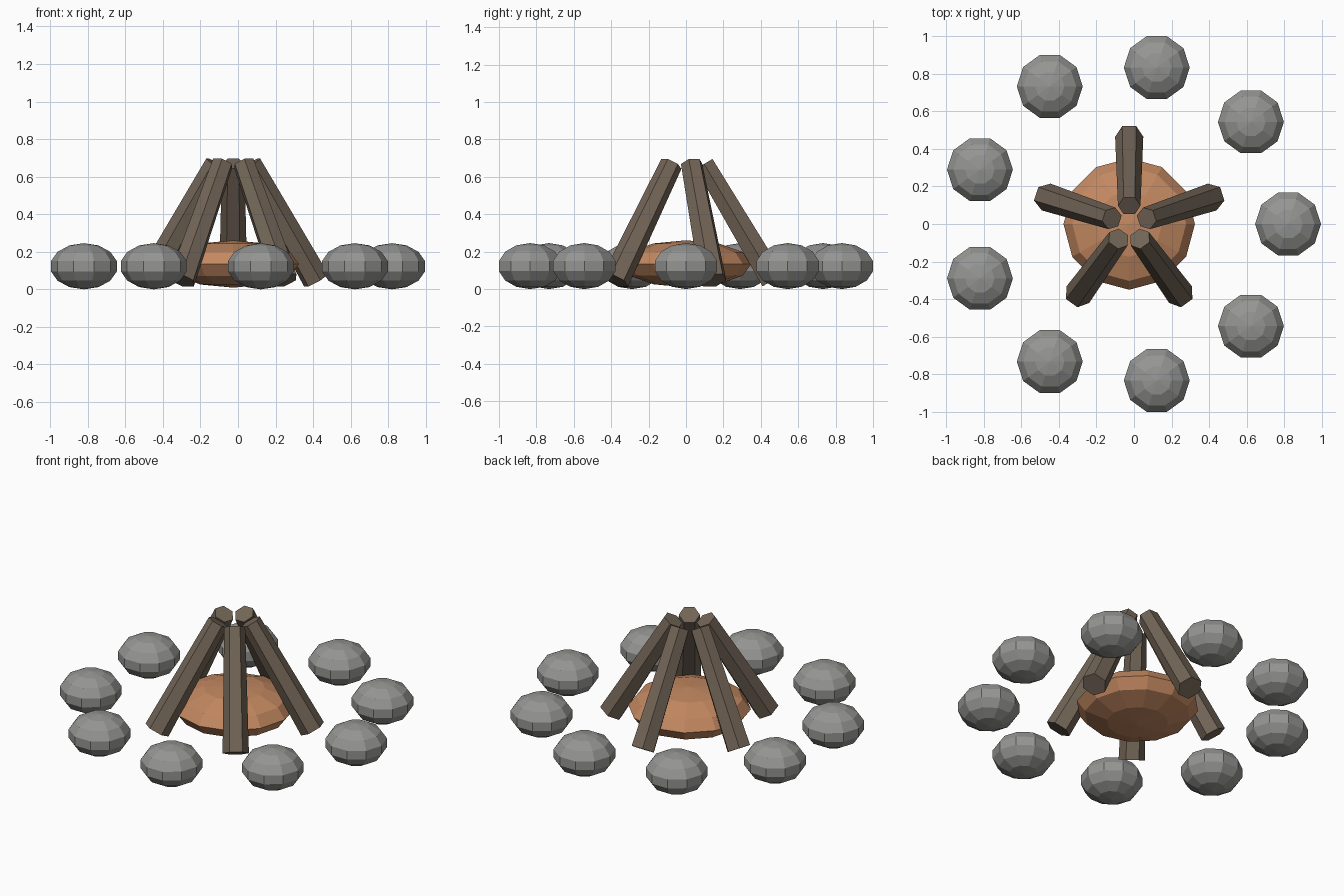
import bpy
import bmesh
from math import sin, cos, pi, radians, atan2, hypot
from mathutils import Matrix

if "Cube" in bpy.data.objects:
    bpy.data.objects.remove(bpy.data.objects["Cube"])

CX = -0.0255  # centre of the fire ring


def material(name, rgb):
    m = bpy.data.materials.new(name)
    m.diffuse_color = (*rgb, 1)
    m.use_nodes = True
    m.node_tree.nodes["Principled BSDF"].inputs["Base Color"].default_value = m.diffuse_color
    return m


def lathe(name, rings, sides, mat, matrix, phase=0.0):
    """Flat-faced solid of revolution from (radius, z) rings, capped at both ends."""
    bm = bmesh.new()
    loops = []
    for r, z in rings:
        if r < 1e-5:
            loops.append([bm.verts.new((0, 0, z))] * sides)
        else:
            loops.append([bm.verts.new((r * cos(phase + 2 * pi * i / sides),
                                        r * sin(phase + 2 * pi * i / sides), z))
                          for i in range(sides)])
    for a, b in zip(loops, loops[1:]):
        for i in range(sides):
            j = (i + 1) % sides
            corners = list(dict.fromkeys((a[i], a[j], b[j], b[i])))
            bm.faces.new(corners)
    for end in (loops[0], loops[-1]):
        if end[0] is not end[1]:
            bm.faces.new(end)
    bmesh.ops.recalc_face_normals(bm, faces=bm.faces)
    mesh = bpy.data.meshes.new(name)
    bm.to_mesh(mesh)
    bm.free()
    mesh.materials.append(mat)
    ob = bpy.data.objects.new(name, mesh)
    ob.matrix_world = matrix
    bpy.context.collection.objects.link(ob)
    return ob


def ellipsoid(r, h, n):
    pts = [(r * sin(pi * k / n), -h * cos(pi * k / n)) for k in range(n + 1)]
    return pts


stone_mat = material("stone", (0.30, 0.30, 0.29))
log_mat = material("bark", (0.17, 0.13, 0.095))
ember_mat = material("ember", (0.55, 0.25, 0.12))

# Ring of nine flattened stones
for i in range(9):
    a = 2 * pi * i / 9
    pos = (CX + 0.846 * cos(a), 0.846 * sin(a), 0.123)
    lathe(f"stone_{i + 1}", ellipsoid(0.18, 0.123, 7), 10, stone_mat,
          Matrix.Translation(pos))

# Ember mound in the middle
lathe("ember_mound", ellipsoid(0.35, 0.126, 6), 12, ember_mat,
      Matrix.Translation((CX, 0, 0.135)))

# Five tapered logs leaning together
foot_r, foot_z, tip_r, tip_z = 0.465, 0.048, 0.097, 0.669
tilt = atan2(foot_r - tip_r, tip_z - foot_z)
length = hypot(foot_r - tip_r, tip_z - foot_z)
for i in range(5):
    m = (Matrix.Translation((CX, 0, 0))
         @ Matrix.Rotation(radians(90 + 72 * i), 4, 'Z')
         @ Matrix.Translation((foot_r, 0, foot_z))
         @ Matrix.Rotation(-tilt, 4, 'Y'))
    lathe(f"log_{i + 1}", [(0.075, 0), (0.06, length)], 6, log_mat, m, phase=pi / 2)
